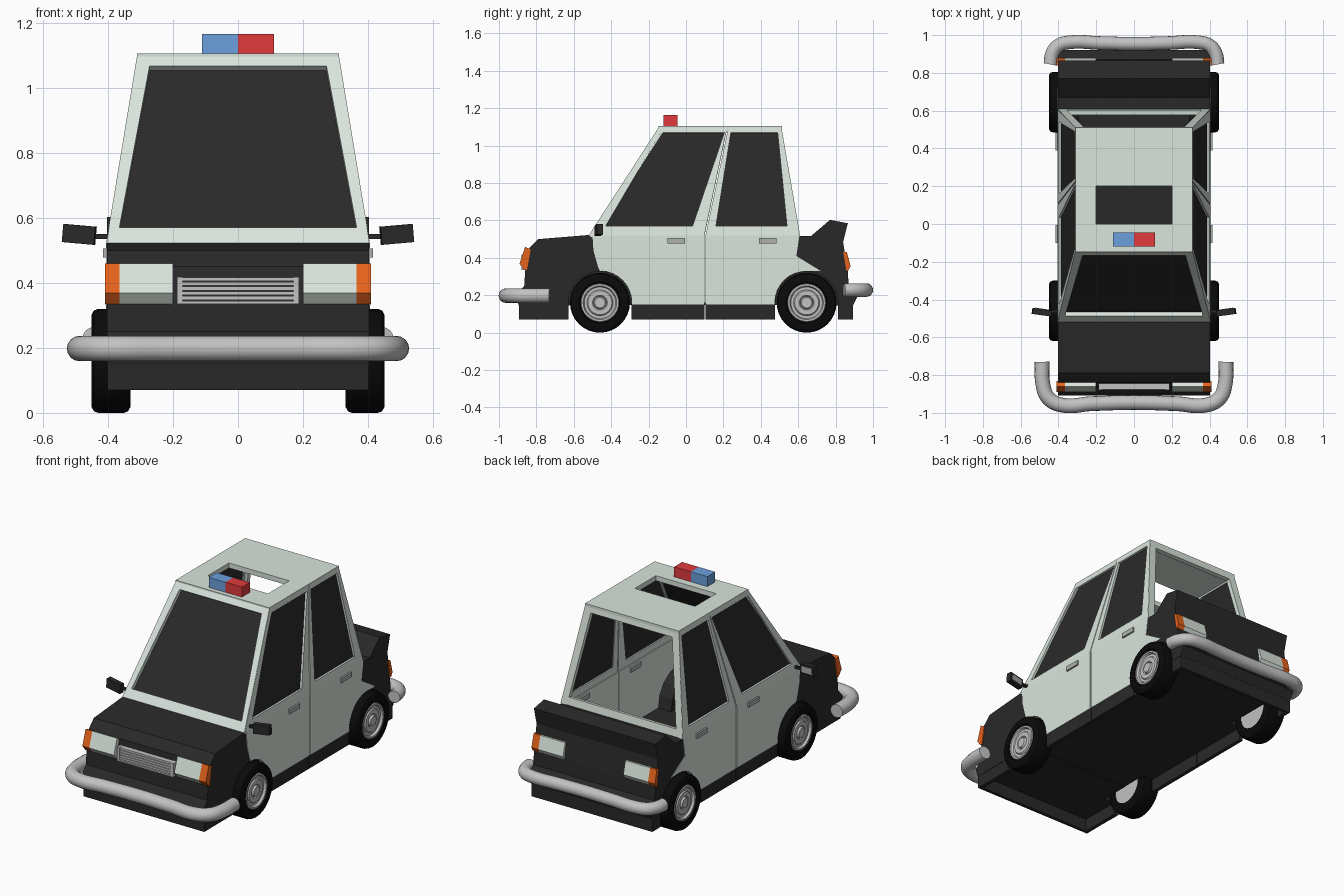
import bpy, bmesh, math
from mathutils import Vector

cube = bpy.data.objects.get("Cube")
if cube:
    bpy.data.objects.remove(cube)


def material(name, r, g, b):
    m = bpy.data.materials.new(name)
    m.use_nodes = True
    m.diffuse_color = (r, g, b, 1)
    m.node_tree.nodes["Principled BSDF"].inputs["Base Color"].default_value = (r, g, b, 1)
    return m


PALE = material("pale paint", .70, .78, .72)
DARK = material("dark paint", .022, .022, .022)
GLASS = material("dark glass", .0225, .0225, .0225)
RUBBER = material("black rubber", .003, .003, .003)
METAL = material("grey metal", .54, .54, .54)
TRIM = material("grey trim", .42, .44, .42)
ORANGE = material("orange lens", .83, .13, .012)
RED = material("red lens", .75, .042, .045)
BLUE = material("blue lens", .145, .35, .72)


def add(name, bm, mat, smooth=False):
    mesh = bpy.data.meshes.new(name)
    bm.to_mesh(mesh)
    bm.free()
    mesh.materials.append(mat)
    obj = bpy.data.objects.new(name, mesh)
    bpy.context.collection.objects.link(obj)
    if smooth:
        bpy.ops.object.select_all(action='DESELECT')
        obj.select_set(True)
        bpy.context.view_layer.objects.active = obj
        bpy.ops.object.shade_smooth_by_angle(angle=math.radians(35))
    return obj


def prism(name, profile, x0, x1, mat):
    """Extrude a (y, z) profile from x0 to x1."""
    bm = bmesh.new()
    face = bm.faces.new([bm.verts.new((x0, y, z)) for y, z in profile])
    ext = bmesh.ops.extrude_face_region(bm, geom=[face])["geom"]
    verts = [v for v in ext if isinstance(v, bmesh.types.BMVert)]
    bmesh.ops.translate(bm, vec=(x1 - x0, 0, 0), verts=verts)
    bmesh.ops.recalc_face_normals(bm, faces=bm.faces)
    return add(name, bm, mat)


def box(name, x0, x1, y0, y1, z0, z1, mat):
    return prism(name, [(y0, z0), (y1, z0), (y1, z1), (y0, z1)], x0, x1, mat)


def sheet(name, polys, thick, mat):
    """Polygons given a thickness towards the inside of the car."""
    bm = bmesh.new()
    for p in polys:
        bm.faces.new([bm.verts.new(c) for c in p])
    bmesh.ops.remove_doubles(bm, verts=bm.verts, dist=.0001)
    for f in bm.faces:
        f.normal_update()
        if f.normal.dot(f.calc_center_median() - Vector((0, .1, .6))) < 0:
            f.normal_flip()
    mod = add(name, bm, mat).modifiers.new("Thickness", 'SOLIDIFY')
    mod.thickness = thick
    mod.offset = -1


def frame(name, outer, inner, thick=.025):
    """Four-sided frame around an opening."""
    quads = []
    for i in range(4):
        j = (i + 1) % 4
        quads.append([outer[i], outer[j], inner[j], inner[i]])
    sheet(name, quads, thick, PALE)


def lathe(name, profile, centre, side, mat):
    """Spin (radius, x) points around the axle."""
    bm = bmesh.new()
    verts = [bm.verts.new((x, 0, r)) for r, x in profile]
    edges = [bm.edges.new(e) for e in zip(verts, verts[1:])]
    bmesh.ops.spin(bm, geom=verts + edges, axis=(1, 0, 0), cent=(0, 0, 0),
                   angle=math.tau, steps=32, use_duplicate=False)
    bmesh.ops.remove_doubles(bm, verts=bm.verts, dist=.0005)
    for v in bm.verts:
        v.co = Vector((v.co.x * side, v.co.y, v.co.z)) + Vector((0, *centre))
    bmesh.ops.recalc_face_normals(bm, faces=bm.faces)
    return add(name, bm, mat, True)


AXLES = {"front": (-.46, .16), "rear": (.645, .16)}
SIDES = {"left": 1, "right": -1}


def arch(axle, start, end, radius=.17):
    y, z = AXLES[axle]
    steps = [math.radians(start + (end - start) * i / 8) for i in range(9)]
    return [(y + radius * math.cos(a), z + radius * math.sin(a)) for a in steps]


# Wheel well cutter
bm = bmesh.new()
for y, z in AXLES.values():
    for s in SIDES.values():
        new = bmesh.ops.create_cone(bm, cap_ends=True, segments=32, radius1=.168,
                                    radius2=.168, depth=.3)["verts"]
        for v in new:
            v.co = Vector((s * .46 + v.co.z, y + v.co.x, z + v.co.y))
bmesh.ops.recalc_face_normals(bm, faces=bm.faces)
wells = add("wheel_well_cutter", bm, DARK)
wells.hide_render = True
wells.hide_viewport = True

# Dark nose, tail, floor and inner wheel housings
cut_parts = [
    prism("nose", [(-.895, .145), (-.907, .2), (-.865, .25), (-.86, .33), (-.84, .45),
                   (-.79, .5), (-.45, .528), (-.45, .145)], -.403, .403, DARK),
    prism("tail", [(.893, .145), (.92, .2), (.87, .25), (.865, .33), (.84, .485),
                   (.865, .585), (.77, .603), (.67, .518), (.585, .515), (.585, .145)],
          -.403, .403, DARK),
    box("floor", -.38, .38, -.46, .6, .147, .16, DARK)]
for side, s in SIDES.items():
    for axle in AXLES:
        cut_parts.append(prism(side + "_" + axle + "_wheel_housing",
                               arch(axle, 180, 0, .188), s * .29, s * .375, DARK))
for obj in cut_parts:
    mod = obj.modifiers.new("Wheel wells", 'BOOLEAN')
    mod.operation = 'DIFFERENCE'
    mod.solver = 'EXACT'
    mod.object = wells

# Skirts hanging below the floor
box("front_skirt", -.395, .395, -.892, -.872, .07, .147, DARK)
box("rear_skirt", -.395, .395, .872, .892, .07, .147, DARK)
for side, s in SIDES.items():
    for name, y0, y1, top in (("_nose_skirt", -.892, -.628, .147),
                              ("_front_sill", -.292, .098, .163),
                              ("_rear_sill", .104, .477, .163),
                              ("_tail_skirt", .813, .892, .147)):
        box(side + name, s * .378, s * .401, y0, y1, .07, top, DARK)


def side_points(pts, s, inset=0):
    """Place (y, z) points on the car side, which leans in above the waist."""
    return [(s * (.406 - max(0, z - .52) * .165 - inset), y, z) for y, z in pts]


# Doors, window frames and side glass
front_panel = [(-.5, .52), (-.495, .44), (-.47, .35)] + arch("front", 90, 0) + [
    (-.29, .15), (.098, .15), (.098, .52)]
rear_panel = [(.104, .52), (.104, .15), (.475, .15)] + arch("rear", 180, 90) + [
    (.72, .33), (.59, .41), (.607, .52)]
front_frame = [(-.515, .52), (.098, .52), (.221, 1.1), (-.145, 1.1)]
front_hole = [(-.43, .57), (.035, .57), (.205, 1.07), (-.135, 1.07)]
rear_frame = [(.104, .52), (.607, .52), (.51, 1.1), (.227, 1.1)]
rear_hole = [(.16, .57), (.54, .57), (.49, 1.07), (.24, 1.07)]
doors = {"front": (front_panel, front_frame, front_hole, -.1),
         "rear": (rear_panel, rear_frame, rear_hole, .39)}
for side, s in SIDES.items():
    for end, (panel, rim, hole, handle) in doors.items():
        label = side + "_" + end
        sheet(label + "_door", [side_points(panel, s)], .03, PALE)
        frame(label + "_window_frame", side_points(rim, s), side_points(hole, s))
        sheet(label + "_window", [side_points(hole, s, .012)], .008, GLASS)
        box(label + "_handle", s * .365, s * .416, handle, handle + .095, .478, .506, TRIM)


def slope(widths, y0, y1, z0, z1):
    """Four corners of an end screen between z0 and z1 on the cabin slope."""
    w0, w1 = widths
    a, b = [y0 + (y1 - y0) * (z - .52) / .58 for z in (z0, z1)]
    return [(-w0, a, z0), (w0, a, z0), (w1, b, z1), (-w1, b, z1)]


# Windscreen, open rear screen and roof with a sunroof opening
screen = slope((.365, .272), -.52, -.145, .57, 1.067)
frame("windscreen_frame", slope((.405, .31), -.52, -.145, .52, 1.1), screen, .035)
sheet("windscreen", [[(x, y + .021, z - .0136) for x, y, z in screen]], .008, GLASS)
frame("rear_screen_frame", slope((.405, .31), .61, .51, .52, 1.1),
      slope((.355, .27), .61, .51, .565, 1.06))


def flat(x, y0, y1, z):
    return [(-x, y0, z), (x, y0, z), (x, y1, z), (-x, y1, z)]


frame("roof", flat(.311, -.147, .512, 1.105), flat(.2, 0, .2, 1.105), .03)

# Roof light bar
box("blue_beacon", -.11, 0, -.12, -.045, 1.105, 1.165, BLUE)
box("red_beacon", 0, .11, -.12, -.045, 1.105, 1.165, RED)

# Head and tail lamps
front_lamp = [(-.83, .445), (-.86, .459), (-.89, .368), (-.863, .335), (-.85, .335)]
rear_lamp = [(.84, .432), (.86, .432), (.88, .355), (.868, .333), (.857, .333)]
for side, s in SIDES.items():
    for end, lamp in (("front", front_lamp), ("rear", rear_lamp)):
        prism(side + "_" + end + "_lamp", lamp, s * .2, s * .364, PALE)
        prism(side + "_" + end + "_indicator", lamp, s * .364, s * .409, ORANGE)

# Grille
for i in range(5):
    z = .348 + i * .0145
    box("grille_bar", -.17, .17, -.876, -.84, z, z + .011, METAL)
box("grille_base", -.188, .188, -.88, -.84, .335, .344, METAL)
for s in SIDES.values():
    box("grille_post", s * .17, s * .188, -.88, -.84, .335, .418, METAL)

# Wing mirrors
for side, s in SIDES.items():
    box(side + "_mirror_stem", s * .39, s * .45, -.47, -.455, .535, .55, DARK)
    tilt = math.radians(-5 * s)
    for name, w, h, y0, y1, mat in (("_mirror", .05, .028, -.018, .014, DARK),
                                    ("_mirror_glass", .038, .018, .014, .017, TRIM)):
        obj = box(side + name, -w, w, y0, y1, -h, h, mat)
        obj.location = (s * .488, -.465, .549)
        obj.rotation_euler = (0, tilt, math.radians(8 * s))

# Wheels
tyre = [(.1, .33), (.14, .33), (.155, .338), (.16, .35), (.16, .43), (.155, .443),
        (.143, .45), (.11, .45), (.102, .435)]
hub = [(0, .334), (.102, .334), (.104, .434), (.1, .447), (.09, .447), (.084, .434),
       (.07, .434), (.064, .441), (.04, .441), (.034, .434), (.028, .447), (0, .447)]
for side, s in SIDES.items():
    for end, axle in AXLES.items():
        lathe(side + "_" + end + "_tyre", tyre, axle, s, RUBBER)
        lathe(side + "_" + end + "_hub", hub, axle, s, METAL)


# Tubular bumpers
def bumper(name, half, height, radius):
    curve = bpy.data.curves.new(name, 'CURVE')
    curve.dimensions = '3D'
    curve.bevel_depth = radius
    curve.bevel_resolution = 6
    curve.resolution_u = 6
    curve.use_fill_caps = True
    path = half + [(-x, y) for x, y in reversed(half[:-1])]
    spline = curve.splines.new('BEZIER')
    spline.bezier_points.add(len(path) - 1)
    for p, (x, y) in zip(spline.bezier_points, path):
        p.co = (x, y, height)
        p.handle_left_type = p.handle_right_type = 'AUTO'
    temp = bpy.data.objects.new(name + "_path", curve)
    bpy.context.collection.objects.link(temp)
    bpy.context.view_layer.update()
    graph = bpy.context.evaluated_depsgraph_get()
    bm = bmesh.new()
    bm.from_mesh(bpy.data.meshes.new_from_object(temp.evaluated_get(graph)))
    bpy.data.objects.remove(temp)
    bmesh.ops.remove_doubles(bm, verts=bm.verts, dist=.0001)
    add(name, bm, METAL, True)


bumper("front_bumper", [(.487, -.73), (.482, -.85), (.455, -.92), (.39, -.957),
                        (.22, -.951), (0, -.945)], .198, .039)
bumper("rear_bumper", [(.443, .845), (.432, .905), (.4, .945), (.34, .962),
                       (.18, .958), (0, .954)], .228, .036)
